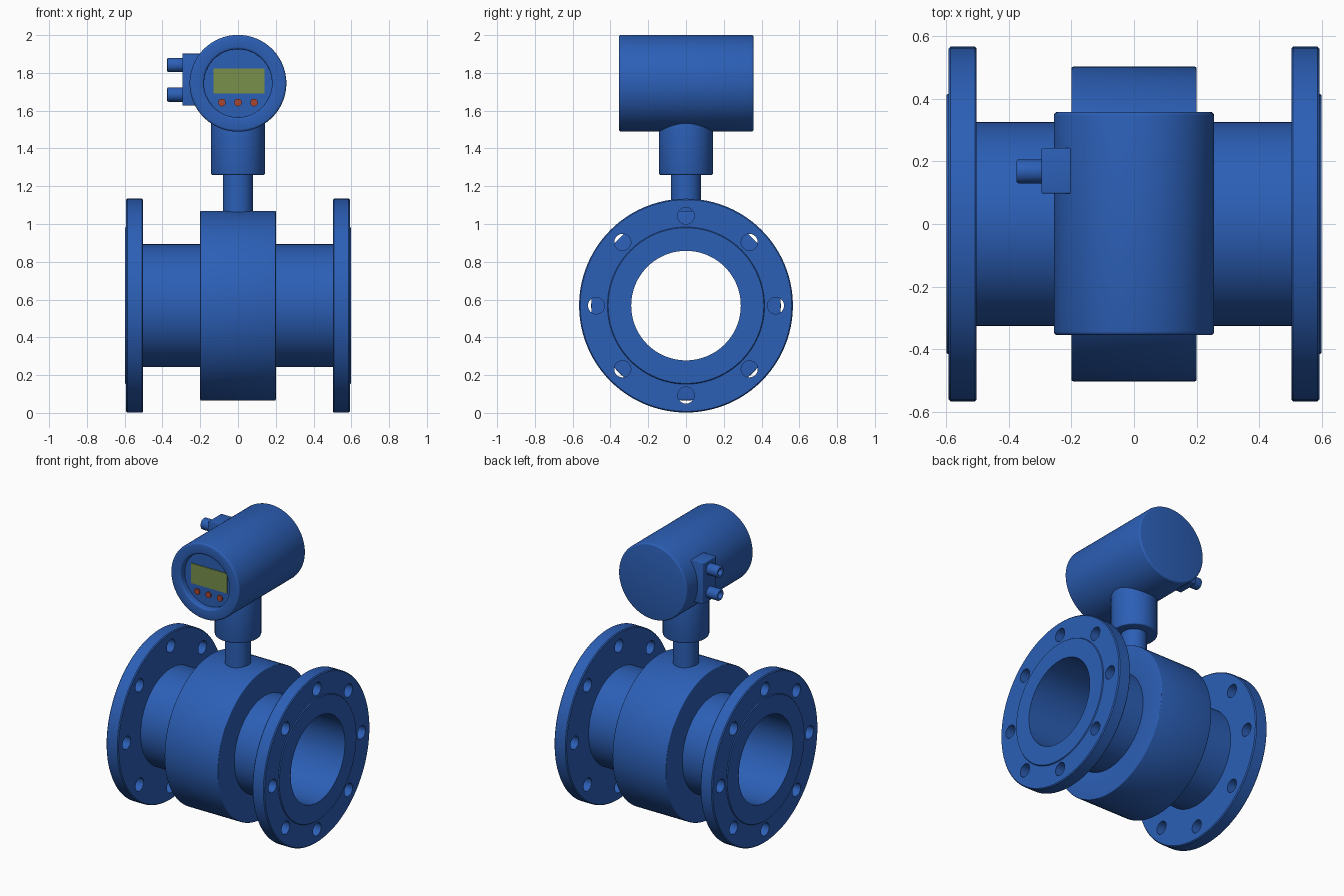
import bpy, bmesh, math
from mathutils import Matrix, Vector

if "Cube" in bpy.data.objects:
    bpy.data.objects.remove(bpy.data.objects["Cube"])

PIPE_Z, HEAD_Z = 0.568, 1.745
TO_X = Matrix.Rotation(math.pi / 2, 4, 'Y')        # local z -> +x
TO_FRONT = Matrix.Rotation(math.pi / 2, 4, 'X')    # local z -> -y
UP = Matrix.Identity(4)


def material(name, rgb):
    m = bpy.data.materials.new(name)
    m.diffuse_color = (*rgb, 1)
    m.use_nodes = True
    m.node_tree.nodes["Principled BSDF"].inputs["Base Color"].default_value = m.diffuse_color
    return m


BLUE = material("blue_paint", (0.025, 0.115, 0.47))
OLIVE = material("screen_olive", (0.19, 0.28, 0.07))
RED = material("button_red", (0.40, 0.06, 0.03))


def finish(bm, name, mat, bevel=0.0):
    bmesh.ops.recalc_face_normals(bm, faces=bm.faces)
    if bevel:
        edges = [e for e in bm.edges if e.is_manifold and e.is_convex
                 and e.calc_face_angle() > 0.7]
        bmesh.ops.bevel(bm, geom=edges, offset=bevel, offset_type='OFFSET',
                        segments=3, profile=0.5, affect='EDGES')
    me = bpy.data.meshes.new(name)
    bm.to_mesh(me)
    bm.free()
    me.materials.append(mat)
    ob = bpy.data.objects.new(name, me)
    bpy.context.collection.objects.link(ob)
    return ob


def lathe(name, profile, loc, rot=UP, mat=BLUE, closed=False, bevel=0.0, steps=96):
    """Revolve (radius, height) points around local z, then orient and place."""
    bm = bmesh.new()
    vs = [bm.verts.new((r, 0, h)) for r, h in profile]
    es = [bm.edges.new(p) for p in zip(vs, vs[1:])]
    if closed:
        es.append(bm.edges.new((vs[-1], vs[0])))
    bmesh.ops.spin(bm, geom=vs + es, cent=(0, 0, 0), axis=(0, 0, 1),
                   angle=2 * math.pi, steps=steps, use_duplicate=False)
    bmesh.ops.remove_doubles(bm, verts=bm.verts, dist=1e-5)
    bmesh.ops.transform(bm, matrix=Matrix.Translation(loc) @ rot, verts=bm.verts)
    return finish(bm, name, mat, bevel)


def rod(name, r, h0, h1, loc, rot=UP, mat=BLUE, bevel=0.0, steps=64):
    return lathe(name, [(0, h0), (r, h0), (r, h1), (0, h1)], loc, rot, mat,
                 bevel=bevel, steps=steps)


def box(name, lo, hi, mat=BLUE, bevel=0.0):
    lo, hi = Vector(lo), Vector(hi)
    bm = bmesh.new()
    bmesh.ops.create_cube(bm, size=1, matrix=Matrix.Translation((lo + hi) / 2)
                          @ Matrix.Diagonal((*(hi - lo), 1)))
    return finish(bm, name, mat, bevel)


# Flow tube and the thick sensor body around it
centre = (0, 0, PIPE_Z)
lathe("flow_tube", [(0.29, -0.505), (0.325, -0.505), (0.325, 0.505), (0.29, 0.505)],
      centre, TO_X, closed=True)
lathe("sensor_body", [(0.32, -0.2), (0.502, -0.2), (0.502, 0.2), (0.32, 0.2)],
      centre, TO_X, closed=True, bevel=0.005)

# End flanges with raised faces and eight bolt holes each
for side, s in (("left", -1), ("right", 1)):
    prof = [(0.29, 0.502), (0.56, 0.502), (0.566, 0.508), (0.566, 0.586), (0.56, 0.592),
            (0.416, 0.592), (0.412, 0.598), (0.29, 0.598)]
    flange = lathe(side + "_flange", [(r, s * h) for r, h in prof], centre, TO_X, closed=True)
    bm = bmesh.new()
    for i in range(8):
        a = i * math.pi / 4
        pos = (s * 0.55, 0.475 * math.sin(a), PIPE_Z + 0.475 * math.cos(a))
        bmesh.ops.create_cone(bm, cap_ends=True, segments=32, radius1=0.044, radius2=0.044,
                              depth=0.3, matrix=Matrix.Translation(pos) @ TO_X)
    cutter = finish(bm, side + "_bolt_hole_cutter", BLUE)
    mod = flange.modifiers.new("bolt_holes", 'BOOLEAN')
    mod.operation, mod.solver, mod.object = 'DIFFERENCE', 'EXACT', cutter
    bpy.context.view_layer.objects.active = flange
    bpy.ops.object.modifier_apply(modifier=mod.name)
    bpy.data.objects.remove(cutter)

# Neck and collar carrying the transmitter head
rod("neck", 0.08, 1.04, 1.28, (0, 0, 0))
rod("collar", 0.143, 1.26, 1.60, (0, 0, 0), bevel=0.008)

# Transmitter housing with a recessed front window
head = (0, 0, HEAD_Z)
lathe("transmitter_housing", [(0, -0.358), (0.256, -0.358), (0.256, 0.355),
                              (0.18, 0.355), (0.18, 0.312), (0, 0.312)],
      head, TO_FRONT, bevel=0.012)
box("display_screen", (-0.13, -0.318, 1.69), (0.14, -0.30, 1.824), OLIVE)
for i, x in enumerate((-0.085, 0, 0.085)):
    rod(f"button_{i + 1}", 0.02, 0.30, 0.32, (x, 0, 1.643), TO_FRONT, RED, steps=32)

# Cable entry block with two hollow-ended glands
box("cable_entry_block", (-0.295, 0.097, 1.627), (-0.15, 0.242, 1.902), bevel=0.005)
for label, z in (("upper", 1.842), ("lower", 1.685)):
    lathe(label + "_cable_gland", [(0, -0.28), (0.038, -0.28), (0.038, -0.375),
                                   (0.02, -0.375), (0.02, -0.35), (0, -0.35)],
          (0, 0.168, z), TO_X, bevel=0.007, steps=32)

# Smooth shading with crisp edges
bpy.ops.object.select_all(action='SELECT')
bpy.context.view_layer.objects.active = bpy.data.objects["transmitter_housing"]
bpy.ops.object.shade_smooth_by_angle(angle=math.radians(32))
